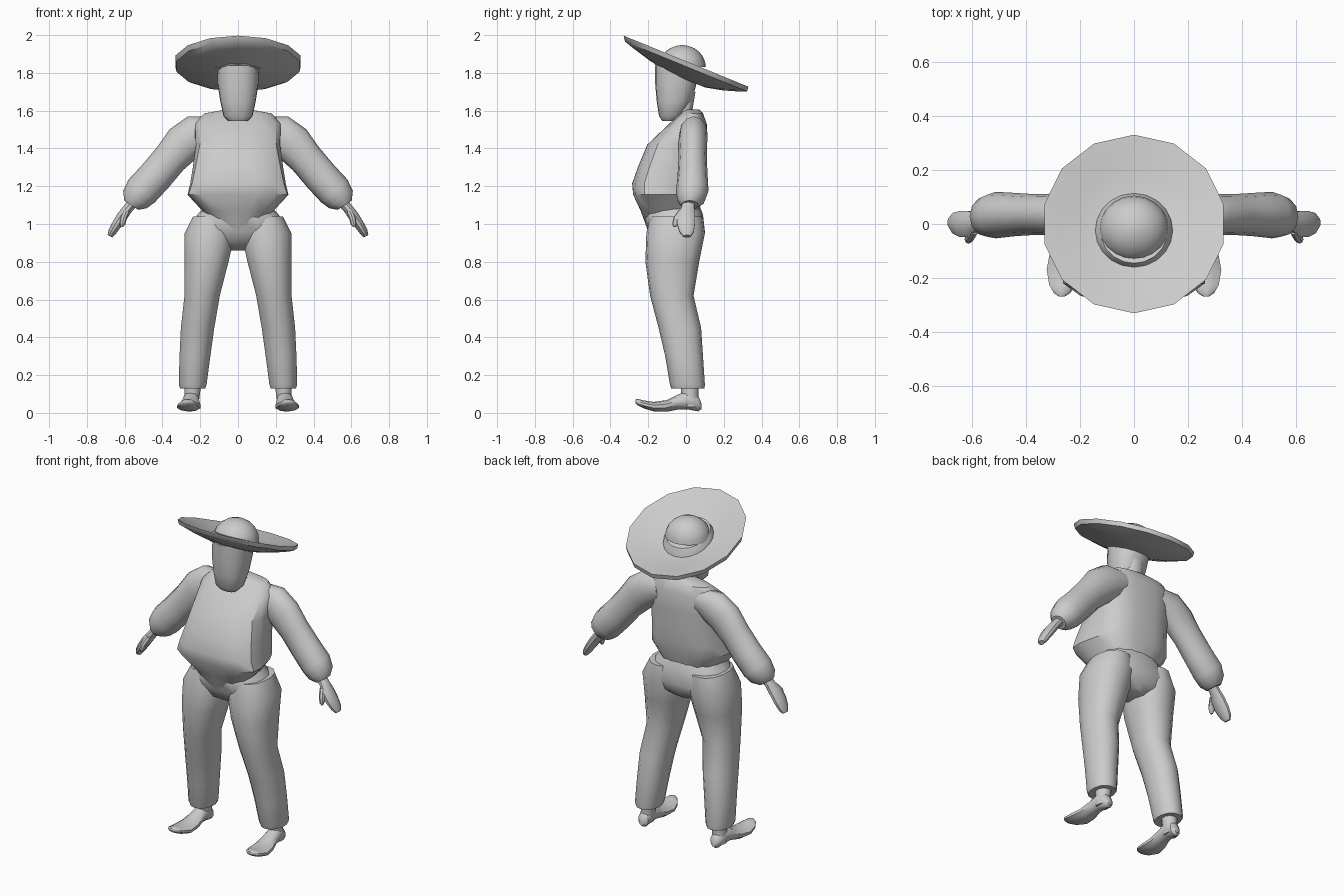
import bpy, bmesh, math
from mathutils import Vector

grey = bpy.data.materials.new("light grey")
grey.diffuse_color = (0.6, 0.6, 0.6, 1)


def section(c, u, v, ru, rv, n=14, p=2.0, taper=0.0):
    """Superellipse ring round c; taper widens the -v side and narrows the +v side."""
    pts = []
    for i in range(n):
        a = 2 * math.pi * i / n - math.pi / 2
        ca, sa = math.cos(a), math.sin(a)
        k = (abs(ca) ** p + abs(sa) ** p) ** (-1 / p)
        x, y = ca * k, sa * k
        pts.append(Vector(c) + u * (x * ru * (1 - taper * y)) + v * (y * rv))
    return pts


def loft(name, rings, mirror=False, angle=40):
    """Skin a list of rings and cap both ends."""
    bm = bmesh.new()
    loops = [[bm.verts.new(p) for p in r] for r in rings]
    n = len(loops[0])
    for a, b in zip(loops, loops[1:]):
        for i in range(n):
            j = (i + 1) % n
            bm.faces.new((a[i], a[j], b[j], b[i]))
    bm.faces.new(loops[0])
    bm.faces.new(loops[-1])
    bmesh.ops.recalc_face_normals(bm, faces=bm.faces)
    me = bpy.data.meshes.new(name)
    bm.to_mesh(me)
    bm.free()
    me.materials.append(grey)
    ob = bpy.data.objects.new(name, me)
    bpy.context.collection.objects.link(ob)
    bpy.ops.object.select_all(action='DESELECT')
    ob.select_set(True)
    bpy.context.view_layer.objects.active = ob
    bpy.ops.object.shade_smooth_by_angle(angle=math.radians(angle))
    if mirror:
        ob.modifiers.new("mirror", 'MIRROR')
    return ob


X, Y, Z = Vector((1, 0, 0)), Vector((0, 1, 0)), Vector((0, 0, 1))


def stack(rows, n=14):
    """Horizontal rings from (z, x, half width, front y, back y, power, taper)."""
    return [section((x, (f + b) / 2, z), X, Y, w, (b - f) / 2, n, p, t)
            for z, x, w, f, b, p, t in rows]


def limb(rows, n=12):
    """Rings along a path in the xz plane from (x, y, z, depth, thickness)."""
    cs = [Vector(r[:3]) for r in rows]
    out = []
    for i, r in enumerate(rows):
        d = (cs[min(i + 1, len(cs) - 1)] - cs[max(i - 1, 0)])
        d.y = 0
        d.normalize()
        out.append(section(cs[i], Y, d.cross(Y), r[3], r[4], n))
    return out


# Torso with a boxy overhanging belly
loft("torso", stack([
    (1.605, 0, 0.07, -0.01, 0.07, 2, 0),
    (1.585, 0, 0.18, -0.03, 0.09, 2.4, 0),
    (1.53, 0, 0.23, -0.09, 0.11, 2.6, 0),
    (1.42, 0, 0.225, -0.205, 0.11, 3, 0),
    (1.30, 0, 0.235, -0.255, 0.105, 3.2, 0.08),
    (1.215, 0, 0.245, -0.285, 0.10, 3.4, 0.12),
    (1.155, 0, 0.255, -0.28, 0.09, 3.6, 0.16),
    (1.07, 0, 0.185, -0.24, 0.07, 3, 0.1),
    (0.96, 0, 0.10, -0.20, 0.04, 2, 0)], 20), angle=32)

# Hips of the trousers
loft("hips", stack([
    (1.10, 0, 0.17, -0.20, 0.07, 2.4, 0),
    (1.05, 0, 0.215, -0.225, 0.09, 2.5, 0),
    (0.96, 0, 0.27, -0.20, 0.10, 2.6, 0),
    (0.90, 0, 0.20, -0.17, 0.085, 2.4, 0),
    (0.86, 0, 0.09, -0.10, 0.04, 2, 0)], 16))

# Trouser legs
loft("trouser_leg", stack([
    (1.04, 0.14, 0.10, -0.19, 0.09, 2.3, 0),
    (0.95, 0.15, 0.135, -0.21, 0.10, 2.5, 0),
    (0.80, 0.167, 0.118, -0.215, 0.07, 2.5, 0),
    (0.62, 0.19, 0.095, -0.19, 0.04, 2.3, 0),
    (0.45, 0.214, 0.09, -0.145, 0.08, 2.2, 0),
    (0.30, 0.228, 0.083, -0.11, 0.09, 2.2, 0),
    (0.15, 0.24, 0.075, -0.085, 0.10, 2.2, 0),
    (0.13, 0.24, 0.068, -0.078, 0.098, 2.2, 0)]), True)

# Ankle and shoe with an upturned toe
loft("ankle", stack([
    (0.16, 0.238, 0.045, -0.03, 0.07, 2, 0),
    (0.10, 0.242, 0.043, -0.025, 0.065, 2, 0),
    (0.03, 0.248, 0.038, -0.02, 0.07, 2, 0)], 10), True)
loft("shoe", [section((x, y, (lo + hi) / 2), X, Z, w, (hi - lo) / 2, 10)
              for x, y, w, lo, hi in (
    (0.245, 0.082, 0.014, 0.02, 0.05), (0.245, 0.065, 0.035, 0.008, 0.09),
    (0.247, 0.01, 0.044, 0.018, 0.12), (0.25, -0.04, 0.046, 0.018, 0.098),
    (0.255, -0.10, 0.058, 0.006, 0.068), (0.26, -0.17, 0.066, 0.008, 0.058),
    (0.264, -0.225, 0.052, 0.024, 0.066), (0.266, -0.255, 0.032, 0.04, 0.074),
    (0.267, -0.268, 0.012, 0.052, 0.07))], True)

# Puffed sleeves
loft("sleeve", limb([
    (0.13, 0.045, 1.50, 0.06, 0.07), (0.22, 0.04, 1.475, 0.075, 0.105),
    (0.29, 0.035, 1.425, 0.077, 0.105), (0.36, 0.035, 1.345, 0.075, 0.092),
    (0.44, 0.035, 1.25, 0.08, 0.092), (0.51, 0.033, 1.175, 0.086, 0.092),
    (0.545, 0.028, 1.13, 0.075, 0.078), (0.565, 0.02, 1.10, 0.045, 0.045)]), True)

# Hand and thumb
loft("hand", limb([
    (0.54, 0.015, 1.13, 0.035, 0.03), (0.58, 0.01, 1.085, 0.035, 0.026),
    (0.61, 0.0, 1.045, 0.05, 0.028), (0.64, 0.0, 1.0, 0.05, 0.026),
    (0.665, 0.003, 0.96, 0.04, 0.022), (0.678, 0.005, 0.935, 0.022, 0.014)], 10), True)
loft("thumb", limb([
    (0.59, -0.02, 1.07, 0.02, 0.018), (0.605, -0.045, 1.035, 0.021, 0.018),
    (0.612, -0.056, 1.0, 0.017, 0.015), (0.616, -0.06, 0.985, 0.007, 0.007)], 8), True)

# Neck and flat-fronted head
loft("neck", stack([
    (1.57, 0, 0.075, -0.04, 0.07, 2, 0), (1.61, 0, 0.062, -0.07, 0.035, 2, 0),
    (1.70, 0, 0.07, -0.08, 0.05, 2, 0)], 12))
loft("head", stack([
    (1.545, 0, 0.05, -0.125, -0.055, 2.6, 0),
    (1.572, 0, 0.077, -0.143, -0.02, 2.8, 0),
    (1.65, 0, 0.094, -0.155, 0.03, 2.7, 0),
    (1.74, 0, 0.108, -0.163, 0.055, 2.5, 0),
    (1.84, 0, 0.112, -0.165, 0.075, 2.2, 0)], 16))


# Wide dished hat brim, tilted back
def brim_ring(r, sag, drop):
    return [Vector((0.34 * r * math.sin(a), 0.33 * r * math.cos(a),
                    1.862 - 0.135 * r * math.cos(a) - sag - drop))
            for a in (2 * math.pi * i / 14 for i in range(14))]


loft("hat_brim", [brim_ring(*r) for r in (
    (0.3, 0.065, 0.0), (0.6, 0.042, 0.0), (0.85, 0.014, 0.0), (1.0, 0.0, 0.0),
    (0.98, 0.0, 0.028), (0.85, 0.016, 0.03), (0.6, 0.044, 0.03), (0.3, 0.068, 0.03))])

# Hat crown
tilt = Vector((0, 1, -0.38))
loft("hat_crown", [section((0, y, z), X, tilt, w, d, 20) for y, z, w, d in (
    (-0.025, 1.79, 0.148, 0.142), (-0.025, 1.825, 0.142, 0.135),
    (-0.023, 1.85, 0.125, 0.122))])
loft("crown_dome", [section((0, -0.02, 1.83 + 0.117 * math.sin(a)), X, Y,
                            0.13 * math.cos(a), 0.125 * math.cos(a), 20)
                    for a in (math.radians(d) for d in (0, 15, 30, 45, 60, 75, 86))])
